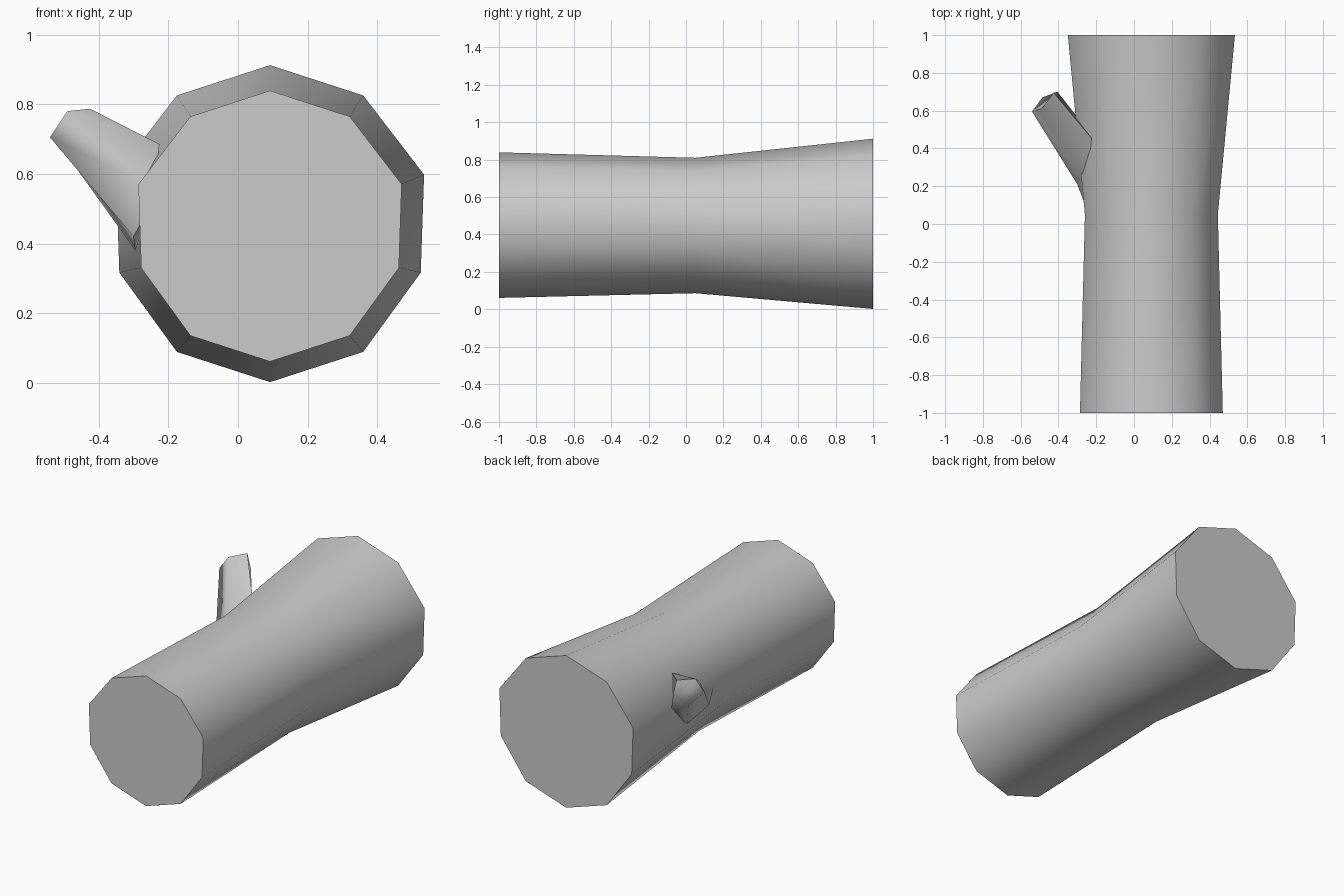
import bpy, bmesh, math
from mathutils import Vector

cube = bpy.data.objects.get("Cube")
if cube:
    bpy.data.objects.remove(cube, do_unlink=True)

# Single grey for the whole log
grey = bpy.data.materials.new("bark_grey")
grey.use_nodes = True
colour = (0.6, 0.6, 0.6, 1)
grey.diffuse_color = colour
grey.node_tree.nodes["Principled BSDF"].inputs["Base Color"].default_value = colour


def loft(name, rings, root=None):
    """Skin a list of rings, capping the last ring and closing the first."""
    bm = bmesh.new()
    loops = [[bm.verts.new(p) for p in ring] for ring in rings]
    n = len(loops[0])
    for a, b in zip(loops, loops[1:]):
        for i in range(n):
            j = (i + 1) % n
            bm.faces.new((a[i], a[j], b[j], b[i]))
    bm.faces.new(loops[-1])
    if root:
        apex = bm.verts.new(root)
        for i in range(n):
            bm.faces.new((apex, loops[0][(i + 1) % n], loops[0][i]))
    else:
        bm.faces.new(loops[0])
    bmesh.ops.recalc_face_normals(bm, faces=bm.faces)
    mesh = bpy.data.meshes.new(name)
    bm.to_mesh(mesh)
    bm.free()
    mesh.materials.append(grey)
    obj = bpy.data.objects.new(name, mesh)
    bpy.context.collection.objects.link(obj)
    bpy.ops.object.select_all(action="DESELECT")
    obj.select_set(True)
    bpy.context.view_layer.objects.active = obj
    bpy.ops.object.shade_smooth_by_angle(angle=math.radians(78))
    return obj


def trunk_ring(y, radius, z):
    """Ten-sided section, slightly wider at the upper shoulders."""
    ring = []
    for i in range(10):
        a = math.tau * i / 10
        wide = 1.022 if 0 < math.cos(a) < 0.5 else 1
        ring.append(Vector((0.092 + radius * wide * math.sin(a), y,
                            z + radius * math.cos(a))))
    return ring


# Trunk: waisted log lying along y
loft("trunk", [trunk_ring(-1, 0.389, 0.45),
               trunk_ring(0.05, 0.362, 0.448),
               trunk_ring(1, 0.455, 0.457)])

# Branch stub: five-sided, flared where it leaves the trunk
base = [(-0.225, 0.455, 0.685), (-0.262, 0.25, 0.57), (-0.30, 0.21, 0.42),
        (-0.295, 0.41, 0.38), (-0.28, 0.54, 0.50)]
tip = [(-0.425, 0.695, 0.787), (-0.49, 0.61, 0.78), (-0.54, 0.595, 0.705),
       (-0.485, 0.67, 0.645), (-0.405, 0.70, 0.70)]
loft("branch_stub", [base, tip], root=(-0.255, 0.09, 0.50))
